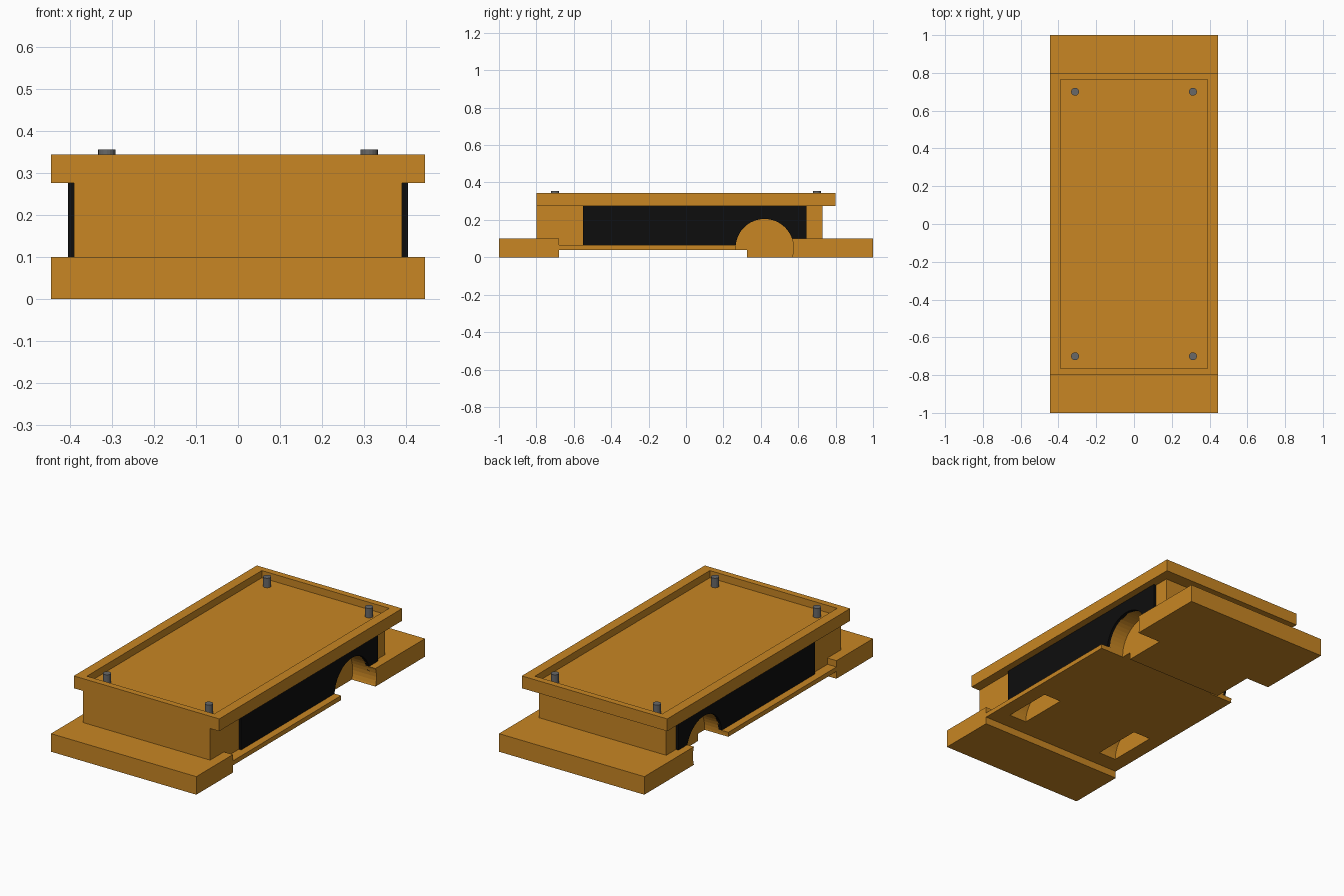
import bpy, bmesh, math
from mathutils import Matrix

if "Cube" in bpy.data.objects:
    bpy.data.objects.remove(bpy.data.objects["Cube"])


def material(name, rgb):
    m = bpy.data.materials.new(name)
    m.diffuse_color = (*rgb, 1)
    m.use_nodes = True
    m.node_tree.nodes["Principled BSDF"].inputs["Base Color"].default_value = m.diffuse_color
    return m


ORANGE = material("orange", (0.58, 0.24, 0.017))
BLACK = material("black", (0.004, 0.004, 0.004))
STEEL = material("steel", (0.14, 0.14, 0.14))


def finish(name, bm, mat):
    bmesh.ops.recalc_face_normals(bm, faces=bm.faces)
    me = bpy.data.meshes.new(name)
    bm.to_mesh(me)
    bm.free()
    me.materials.append(mat)
    ob = bpy.data.objects.new(name, me)
    bpy.context.collection.objects.link(ob)
    return ob


def box(name, x, y, z, mat=ORANGE):
    bm = bmesh.new()
    bmesh.ops.create_cube(bm, size=1)
    for v in bm.verts:
        v.co = [r[0] if c < 0 else r[1] for c, r in zip(v.co, (x, y, z))]
    return finish(name, bm, mat)


def extrude_x(name, profile, half_width, mat=ORANGE):
    bm = bmesh.new()
    face = bm.faces.new([bm.verts.new((-half_width, y, z)) for y, z in profile])
    out = bmesh.ops.extrude_face_region(bm, geom=[face])["geom"]
    bmesh.ops.translate(bm, vec=(2 * half_width, 0, 0),
                        verts=[g for g in out if isinstance(g, bmesh.types.BMVert)])
    return finish(name, bm, mat)


def cylinder(name, centre, radius, depth, sides, mat, along_x=False):
    bm = bmesh.new()
    m = Matrix.Translation(centre)
    if along_x:
        m = m @ Matrix.Rotation(math.pi / 2, 4, 'Y')
    bmesh.ops.create_cone(bm, cap_ends=True, segments=sides, radius1=radius,
                          radius2=radius, depth=depth, matrix=m)
    return finish(name, bm, mat)


def boolean(target, other, operation, keep=False):
    mod = target.modifiers.new("bool", 'BOOLEAN')
    mod.operation, mod.solver, mod.object = operation, 'EXACT', other
    bpy.context.view_layer.objects.active = target
    bpy.ops.object.modifier_apply(modifier=mod.name)
    if not keep:
        bpy.data.objects.remove(other)


# Base plate with thin middle sill
body = extrude_x("body", [(-1, 0), (-.68, 0), (-.68, .04), (.325, .04), (.325, 0), (1, 0),
                          (1, .1), (.325, .1), (.325, .065), (-.68, .065), (-.68, .1), (-1, .1)], .445)

# Central block and overhanging tray rim
boolean(body, box("block", (-.39, .39), (-.8, .73), (.05, .29)), 'UNION')
boolean(body, box("rim", (-.445, .445), (-.8, .8), (.275, .343)), 'UNION')
boolean(body, box("recess", (-.39, .39), (-.765, .765), (.303, .4)), 'DIFFERENCE')

for s, side in ((-1, "left"), (1, "right")):
    # Black side panel
    panel = box(side + "_side_panel", sorted((s * .385, s * .405)), (-.55, .645), (.065, .275), BLACK)
    # Open rear wheel arch, cut through body and panel
    arch = cylinder("arch_cutter", (s * .4, .42, .05), .155, .2, 48, ORANGE, True)
    arch.hide_render = True
    boolean(panel, arch, 'DIFFERENCE', keep=True)
    boolean(body, arch, 'DIFFERENCE')
    # Hidden front wheel pocket in the underside
    pocket = cylinder("pocket_cutter", (s * .307, -.443, .04), .141, .108, 48, ORANGE, True)
    pocket.hide_render = True
    boolean(body, pocket, 'DIFFERENCE')
    # Corner pegs standing in the tray
    for y, end in ((-.7, "front"), (.7, "back")):
        cylinder(f"{end}_{side}_peg", (s * .312, y, .3275), .021, .056, 16, STEEL)
